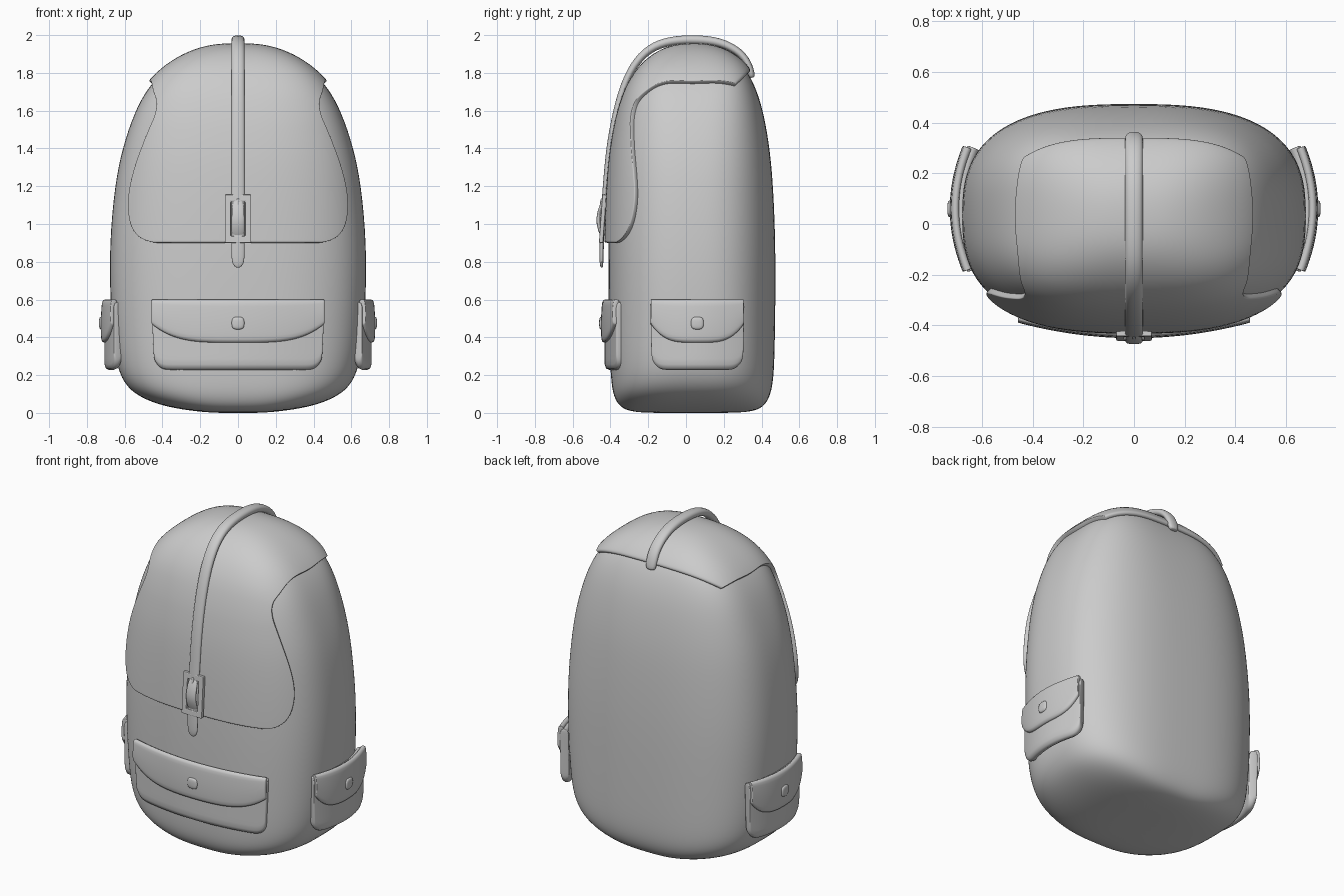
import bpy, math
from math import sin, cos, pi, radians
from mathutils import Vector
from mathutils.bvhtree import BVHTree

if "Cube" in bpy.data.objects:
    bpy.data.objects.remove(bpy.data.objects["Cube"])


def make(name, verts, faces, thick=0, subsurf=0):
    me = bpy.data.meshes.new(name)
    me.from_pydata(verts, [], faces)
    me.shade_smooth()
    ob = bpy.data.objects.new(name, me)
    bpy.context.collection.objects.link(ob)
    if thick:
        m = ob.modifiers.new("thickness", 'SOLIDIFY')
        m.thickness, m.offset = thick, 0
    if subsurf:
        m = ob.modifiers.new("smooth", 'SUBSURF')
        m.levels = m.render_levels = subsurf
    return ob


def grid_faces(rows, cols):
    return [(r * cols + c, r * cols + c + 1, (r + 1) * cols + c + 1, (r + 1) * cols + c)
            for r in range(rows - 1) for c in range(cols - 1)]


def loft(name, rings, subsurf):
    """Closed skin through equal-sized rings, with a fan at both ends."""
    n = len(rings[0])
    verts = [v for ring in rings for v in ring]
    faces = [(r * n + i, r * n + (i + 1) % n, (r + 1) * n + (i + 1) % n, (r + 1) * n + i)
             for r in range(len(rings) - 1) for i in range(n)]
    last = (len(rings) - 1) * n
    for ring in (rings[0], rings[-1]):
        verts.append(sum((Vector(v) for v in ring), Vector()) / n)
    faces += [((i + 1) % n, i, len(verts) - 2) for i in range(n)]
    faces += [(last + i, last + (i + 1) % n, len(verts) - 1) for i in range(n)]
    return make(name, verts, faces, 0, subsurf)


def superpoint(t, n):
    c, s = cos(t), sin(t)
    return (math.copysign(abs(c) ** (2 / n), c), math.copysign(abs(s) ** (2 / n), s))


# Bag body: height, half width, front y, back y, squareness
sections = [(0, .12, -.22, .27, 3), (.01, .25, -.31, .37, 3), (.04, .42, -.36, .42, 3),
            (.1, .555, -.388, .45, 3), (.18, .62, -.398, .464, 2.9), (.3, .655, -.405, .47, 2.8),
            (.6, .68, -.412, .475, 2.7), (.9, .682, -.412, .475, 2.7), (1.2, .655, -.402, .463, 2.7),
            (1.4, .615, -.385, .445, 2.8), (1.6, .547, -.345, .41, 3), (1.72, .478, -.3, .37, 3.3),
            (1.8, .405, -.255, .33, 3.5), (1.86, .32, -.2, .28, 3.5), (1.905, .23, -.135, .215, 3.3),
            (1.935, .12, -.06, .13, 3)]
rings = []
for z, w, f, b, n in sections:
    ring = []
    for i in range(40):
        x, y = superpoint(2 * pi * (i + .5) / 40, n)
        ring.append((w * x, (f + b) / 2 + (b - f) / 2 * y, z))
    rings.append(ring)
body = loft("bag_body", rings, 2)

# Top flap: a sheet projected on the body, up the front and over the top
tree = BVHTree.FromObject(body, bpy.context.evaluated_depsgraph_get())
front = [(.9, .43), (.912, .485), (.94, .527), (.985, .555), (1.05, .568), (1.12, .57), (1.2, .56),
         (1.3, .535), (1.4, .50), (1.5, .46)]
over = [(8, .44), (16, .425), (24, .418), (30, .422), (38, .435), (50, .44), (63, .445), (76, .452),
        (90, .455), (103, .453), (115, .447), (125, .44), (131, .43), (135, .42)]
rows = [(z, 0, w) for z, w in front] + [(1.5, radians(a), w) for a, w in over]
cols, verts = 25, []
for z, a, w in rows:
    d = Vector((0, -cos(a), sin(a)))
    for c in range(cols):
        u = sin(pi / 2 * (2 * c / (cols - 1) - 1))
        hit, normal, _, _ = tree.ray_cast(Vector((w * u, .03, z)) + d * 2, -d)
        verts.append(hit + normal * .009)
make("top_flap", verts, grid_faces(len(rows), cols), .03, 2)


def ribbon(name, path):
    """Rounded band in the centre plane; path holds y, z, half width, half thickness."""
    rings = []
    for i, (y, z, w, t) in enumerate(path):
        p, q = path[max(i - 1, 0)], path[min(i + 1, len(path) - 1)]
        tan = Vector((0, q[0] - p[0], q[1] - p[1])).normalized()
        side = Vector((0, -tan.z, tan.y))
        ring = []
        for k in range(12):
            a, b = superpoint(2 * pi * k / 12, 2.3)
            ring.append(Vector((a * w, y, z)) + side * (b * t))
        rings.append(ring)
    return loft(name, rings, 2)


# Long centre strap
W = .036
ribbon("centre_strap", [
    (-.446, .77, .012, .006), (-.447, .785, .028, .009), (-.448, .81, W, .011), (-.446, .9, W, .012),
    (-.44, 1.05, W, .012), (-.427, 1.2, W, .014), (-.409, 1.4, W, .016), (-.37, 1.6, W, .018),
    (-.325, 1.75, W, .02), (-.26, 1.87, W, .022), (-.17, 1.947, W, .024), (-.05, 1.976, W, .025),
    (.1, 1.976, W, .025), (.2, 1.957, W, .024), (.285, 1.91, W, .022), (.332, 1.85, W, .02),
    (.35, 1.775, W, .02)])

# Buckle frame and the strap loop bulging through it
verts = [(sx * x, -.432 - (1.155 - z) * .07, z)
         for x, z0, z1 in ((.07, .9, 1.155), (.038, .935, 1.118))
         for sx, z in ((-1, z0), (1, z0), (1, z1), (-1, z1))]
frame = make("buckle_frame", verts, [(i, (i + 1) % 4, 4 + (i + 1) % 4, 4 + i) for i in range(4)], .022)
bev = frame.modifiers.new("edge", 'BEVEL')
bev.width, bev.segments = .005, 2
ribbon("buckle_loop", [(-.44, .93, .034, .01), (-.455, .965, .035, .01), (-.463, 1.0, .035, .011),
                       (-.464, 1.03, .035, .011), (-.459, 1.065, .034, .01), (-.447, 1.1, .032, .01),
                       (-.436, 1.125, .026, .008)])
ribbon("buckle_prong", [(-.45, 1.07, .007, .007), (-.451, 1.1, .007, .007), (-.444, 1.135, .007, .007)])


def pocket(name, half, depth, sag, place):
    """Curved pocket with bottom-rounded bag, flap and button; place maps along, depth, z to world."""
    cols, rows, r = 21, 7, .065
    bag, flap = [], []
    for j in range(rows):
        v = j / (rows - 1)
        for c in range(cols):
            u = sin(pi / 2 * (2 * c / (cols - 1) - 1))
            d = depth - sag * u * u
            over = max(0, abs(u) * half - (half - r))
            low = .225 + r - math.sqrt(max(0, r * r - over * over))
            z = low + (.59 - low) * v
            bag.append(place(u * half * (.965 + .035 * v), d - .025, z))
            low = .37 + .1 * u ** 4
            puff = .012 * sin(pi * min(1, .15 + .85 * (1 - v)) * .75)
            flap.append(place(u * half, d - .009 + puff, low + (.602 - low) * v))
    make(name + "_bag", bag, grid_faces(rows, cols), .05, 1)
    make(name + "_flap", flap, grid_faces(rows, cols), .032, 1)
    stack = []
    for s, d in ((1, 0), (1, .02), (.85, .026), (.3, .028)):
        ring = []
        for k in range(16):
            a, b = superpoint(2 * pi * k / 16, 3)
            ring.append(place(.035 * s * a, depth + d, .475 + .035 * s * b))
        stack.append(ring)
    loft(name + "_button", stack, 1)


# Front pocket and the mirrored side pockets
pocket("front_pocket", .456, .432, .062, lambda a, d, z: (a, -d, z))
for side, s in (("right", 1), ("left", -1)):
    pocket(side + "_pocket", .242, .708, .05, lambda a, d, z, s=s: (s * d, a + .06, z))

# Make every surface face outwards
import bmesh
for ob in bpy.context.scene.objects:
    bm = bmesh.new()
    bm.from_mesh(ob.data)
    bmesh.ops.recalc_face_normals(bm, faces=bm.faces)
    bm.to_mesh(ob.data)
    bm.free()
frame.data.shade_flat()
